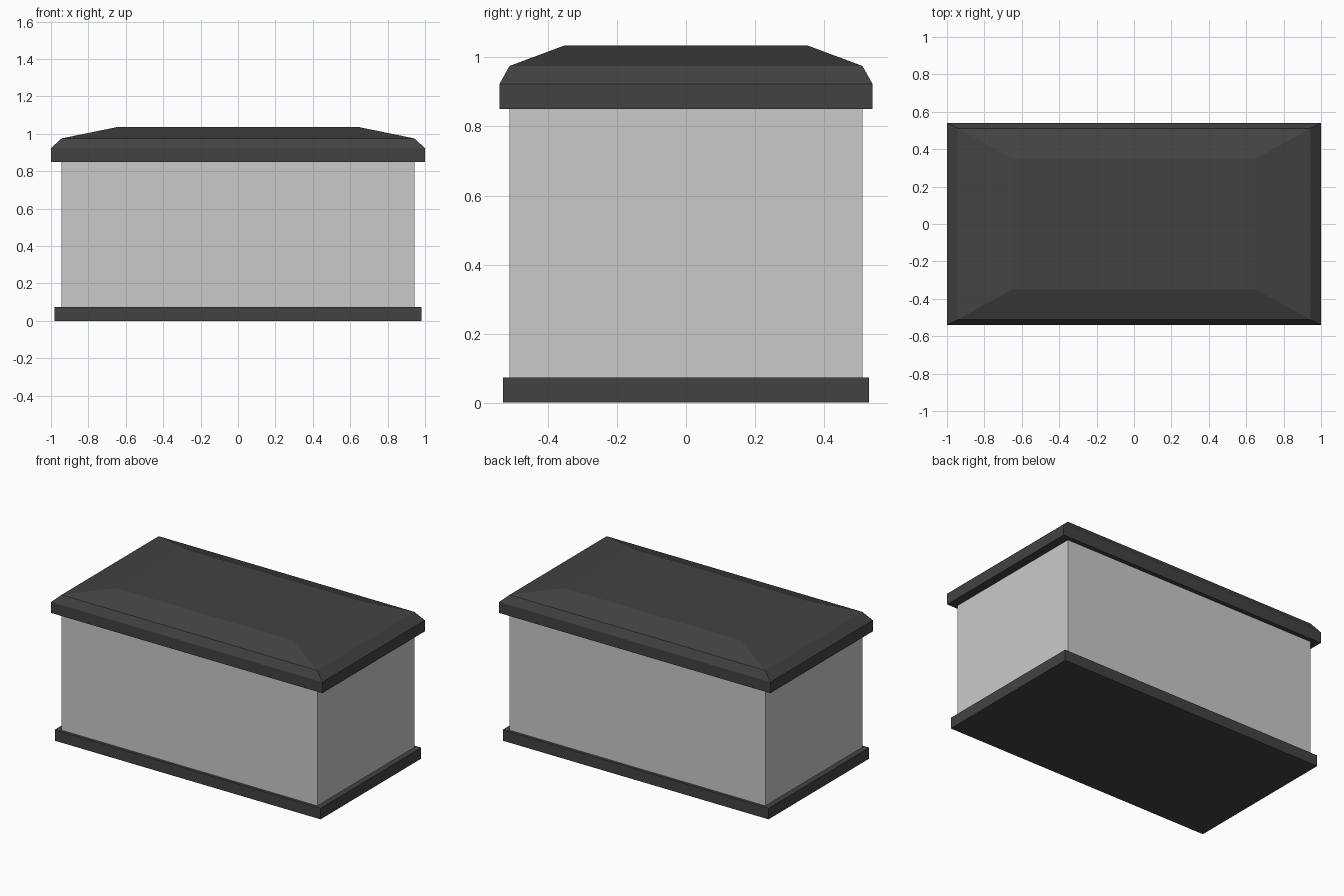
import bpy
import bmesh

if "Cube" in bpy.data.objects:
    bpy.data.objects.remove(bpy.data.objects["Cube"])


def material(name, value):
    m = bpy.data.materials.new(name)
    m.diffuse_color = (value, value, value, 1)
    m.use_nodes = True
    m.node_tree.nodes["Principled BSDF"].inputs["Base Color"].default_value = m.diffuse_color
    return m


def stacked_box(name, rings, mat):
    """Closed solid through rectangular rings of (half x, half y, z)."""
    bm = bmesh.new()
    loops = [[bm.verts.new((sx * x, sy * y, z))
              for sx, sy in ((-1, -1), (1, -1), (1, 1), (-1, 1))]
             for x, y, z in rings]
    bm.faces.new(loops[0][::-1])
    bm.faces.new(loops[-1])
    for low, high in zip(loops, loops[1:]):
        for i in range(4):
            j = (i + 1) % 4
            bm.faces.new((low[i], low[j], high[j], high[i]))
    mesh = bpy.data.meshes.new(name)
    bm.to_mesh(mesh)
    bm.free()
    mesh.materials.append(mat)
    ob = bpy.data.objects.new(name, mesh)
    bpy.context.collection.objects.link(ob)
    return ob


dark = material("dark grey", 0.055)
light = material("light grey", 0.59)

# Plinth
stacked_box("base", [(0.98, 0.53, 0), (0.98, 0.53, 0.073)], dark)
# Plain walls
stacked_box("body", [(0.943, 0.511, 0.073), (0.943, 0.511, 0.85)], light)
# Overhanging lid with two bevels
stacked_box("lid", [(1.0, 0.54, 0.85), (1.0, 0.54, 0.923),
                    (0.943, 0.511, 0.975), (0.65, 0.35, 1.035)], dark)
